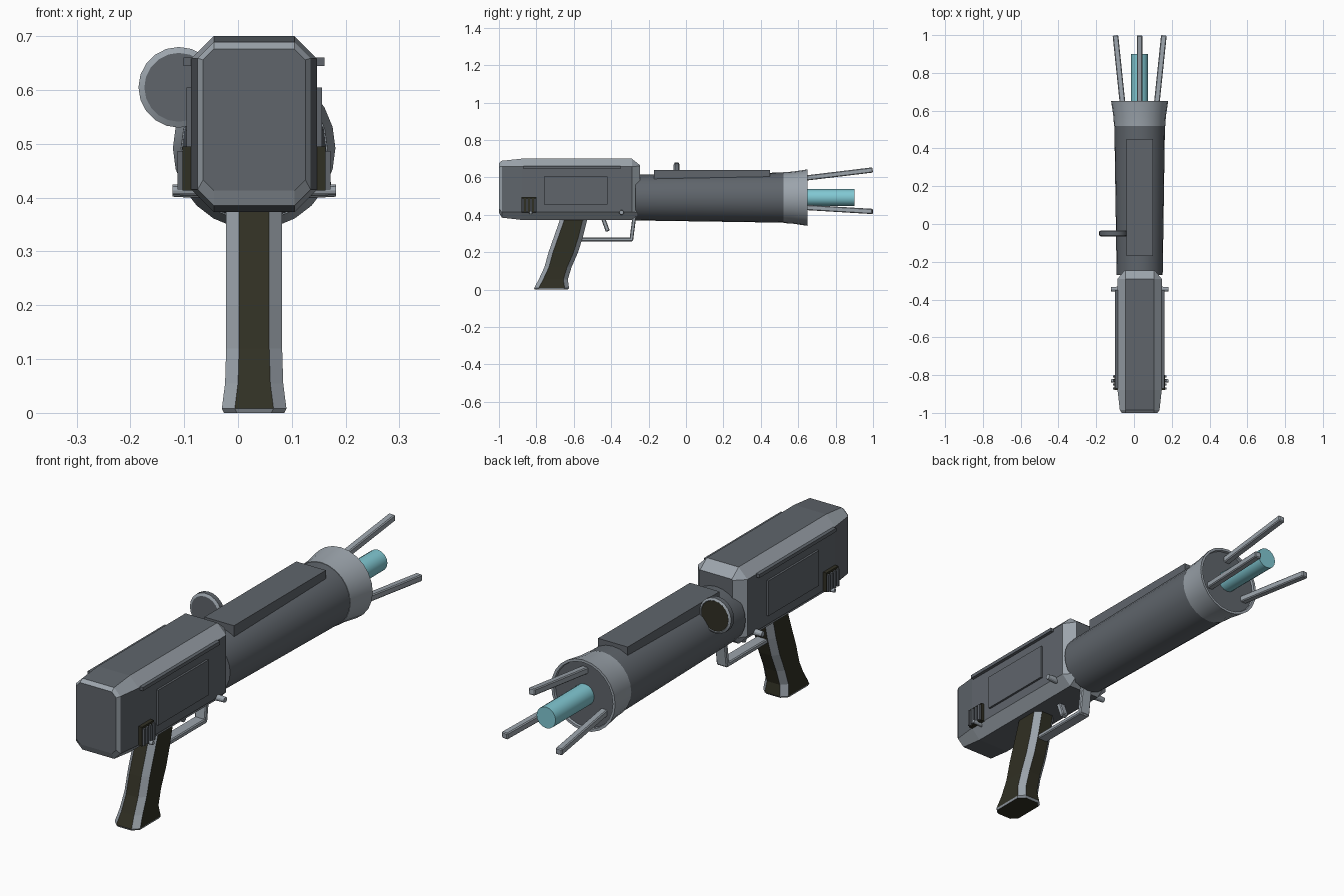
import bpy, bmesh, math
from mathutils import Vector, Matrix

if "Cube" in bpy.data.objects:
    bpy.data.objects.remove(bpy.data.objects["Cube"])

CX, CZ = 0.03, 0.492      # gun axis


def material(name, rgb):
    m = bpy.data.materials.new(name)
    m.diffuse_color = (*rgb, 1)
    m.use_nodes = True
    m.node_tree.nodes["Principled BSDF"].inputs["Base Color"].default_value = m.diffuse_color
    return m


MATS = [material("dark_grey", (0.115, 0.13, 0.148)),
        material("light_grey", (0.33, 0.37, 0.41)),
        material("dark_olive", (0.03, 0.029, 0.017)),
        material("cyan_glow", (0.22, 0.58, 0.65))]
DARK, LIGHT, OLIVE, CYAN = range(4)


def finish(name, bm, smooth=False):
    bmesh.ops.recalc_face_normals(bm, faces=bm.faces[:])
    me = bpy.data.meshes.new(name)
    bm.to_mesh(me)
    bm.free()
    for m in MATS:
        me.materials.append(m)
    ob = bpy.data.objects.new(name, me)
    bpy.context.collection.objects.link(ob)
    if smooth:
        bpy.ops.object.select_all(action='DESELECT')
        ob.select_set(True)
        bpy.context.view_layer.objects.active = ob
        bpy.ops.object.shade_smooth_by_angle(angle=math.radians(25))
    return ob


def loft(name, rings, colour, caps, smooth=False):
    """Skin rings of points; colour(band, side) gives the material."""
    bm = bmesh.new()
    vs = [[bm.verts.new(p) for p in r] for r in rings]
    n = len(rings[0])
    for b in range(len(vs) - 1):
        for i in range(n):
            j = (i + 1) % n
            f = bm.faces.new((vs[b][i], vs[b][j], vs[b + 1][j], vs[b + 1][i]))
            f.material_index = colour(b, i)
    for ring, c in zip((vs[0], vs[-1]), caps):
        bm.faces.new(ring).material_index = c
    return finish(name, bm, smooth)


def octagon(u0, u1, v0, v1, c):
    return [(u0 + c, v0), (u1 - c, v0), (u1, v0 + c), (u1, v1 - c),
            (u1 - c, v1), (u0 + c, v1), (u0, v1 - c), (u0, v0 + c)]


def lathe(name, profile, colour, caps, cx=CX, cz=CZ, n=24):
    """Turn (y, radius) pairs about an axis along y."""
    ang = [2 * math.pi * i / n for i in range(n)]
    rings = [[(cx + r * math.cos(a), y, cz + r * math.sin(a)) for a in ang]
             for y, r in profile]
    return loft(name, rings, colour, caps, True)


def box(name, lo, hi, mat, bevel=0.0):
    bm = bmesh.new()
    lo, hi = Vector(lo), Vector(hi)
    bmesh.ops.create_cube(bm, size=1, matrix=Matrix.Translation((lo + hi) / 2)
                          @ Matrix.Diagonal((*(hi - lo), 1)))
    if bevel:
        bmesh.ops.bevel(bm, geom=bm.edges[:], offset=bevel, segments=1, affect='EDGES')
    for f in bm.faces:
        f.material_index = mat
    return finish(name, bm)


def bar(name, a, b, w, t, mat, bevel=0.004):
    """Square bar from a to b."""
    a, b = Vector(a), Vector(b)
    d = b - a
    ob = box(name, (-w / 2, -d.length / 2, -t / 2), (w / 2, d.length / 2, t / 2), mat, bevel)
    ob.matrix_world = Matrix.Translation((a + b) / 2) @ d.to_track_quat('Y', 'Z').to_matrix().to_4x4()
    return ob


# Receiver body: chamfered box with light edges
rings = []
for y, dx, dt, db in ((-1, .022, .024, .04), (-.985, .012, .011, .012), (-.88, 0, 0, 0),
                      (-.29, 0, 0, 0), (-.245, .038, .035, .035)):
    o = octagon(CX - .117 + dx, CX + .117 - dx, .373 + db, .70 - dt, .042 - dx)
    rings.append([(u, y, v) for u, v in o])
loft("receiver_body", rings,
     lambda b, i: LIGHT if i % 2 or b in (0, 3) else DARK, (DARK, DARK))

# Side details, on both sides
for s, side in ((-1, "left"), (1, "right")):
    def side_box(name, y0, y1, z0, z1, out, mat, bevel=0.0):
        x0, x1 = sorted((CX + s * .10, CX + s * out))
        box(side + "_" + name, (x0, y0, z0), (x1, y1, z1), mat, bevel)
    side_box("panel", -.76, -.42, .455, .605, .126, DARK)
    side_box("rail", -.87, -.35, .645, .66, .131, DARK)
    side_box("vent_base", -.88, -.80, .413, .495, .133, OLIVE)
    for k in range(4):
        y = -.876 + k * .021
        side_box("vent_bar_%d" % k, y, y + .011, .415, .487, .142, DARK)
    for k, (y, r) in enumerate(((-.345, .014), (-.83, .010))):
        bm = bmesh.new()
        bmesh.ops.create_cone(bm, cap_ends=True, segments=12, radius1=r, radius2=r * .8, depth=.05,
                              matrix=Matrix.Translation((CX + s * .127, y, .413))
                              @ Matrix.Rotation(s * math.pi / 2, 4, 'Y'))
        for f in bm.faces:
            f.material_index = LIGHT
        finish("%s_bolt_%d" % (side, k), bm)

# Barrel, flared muzzle with recessed face, glowing core
lathe("barrel", [(-.27, .122), (.525, .134)], lambda b, i: DARK, (DARK, DARK))
lathe("muzzle", [(.52, .136), (.57, .139), (.65, .151), (.65, .140), (.64, .138)],
      lambda b, i: LIGHT, (LIGHT, DARK))
lathe("core", [(.60, .045), (.90, .045)], lambda b, i: CYAN, (CYAN, CYAN), n=16)

# Three spreading prongs
for k in range(3):
    a = math.radians(90 + 120 * k)
    c, s = math.cos(a), math.sin(a)
    bar("prong_%d" % k, (CX + .100 * c, .60, CZ + .100 * s),
        (CX + .148 * c, .998, CZ + .148 * s), .03, .028, LIGHT)

# Plate along the barrel top
box("top_plate", (CX - .07, -.17, .575), (CX + .07, .45, .64), DARK)

# Side dial with dark rear face
lathe("dial", [(-.066, .064), (-.060, .075), (-.040, .075), (-.035, .066), (-.037, .064)],
      lambda b, i: LIGHT if b != 1 else DARK, (DARK, OLIVE), cx=-.11, cz=.605, n=20)

# Grip: raked octagonal loft, light corners
rings = []
for z, y0, y1, w in ((.0, -.808, -.632, .056), (.008, -.812, -.625, .060), (.055, -.787, -.632, .054),
                     (.12, -.757, -.612, .052), (.20, -.735, -.577, .052),
                     (.28, -.707, -.552, .052), (.40, -.665, -.522, .052)):
    rings.append([(u, v, z) for u, v in octagon(CX - w, CX + w, y0, y1, .024)])
loft("grip", rings, lambda b, i: LIGHT if i % 2 or b == 0 else OLIVE, (OLIVE, OLIVE))

# Trigger and guard
bar("guard_bottom", (CX, -.575, .268), (CX, -.285, .268), .05, .02, LIGHT)
bar("guard_front", (CX, -.293, .262), (CX, -.275, .40), .05, .02, LIGHT)
bar("trigger", (CX, -.45, .40), (CX, -.418, .312), .03, .022, LIGHT)
